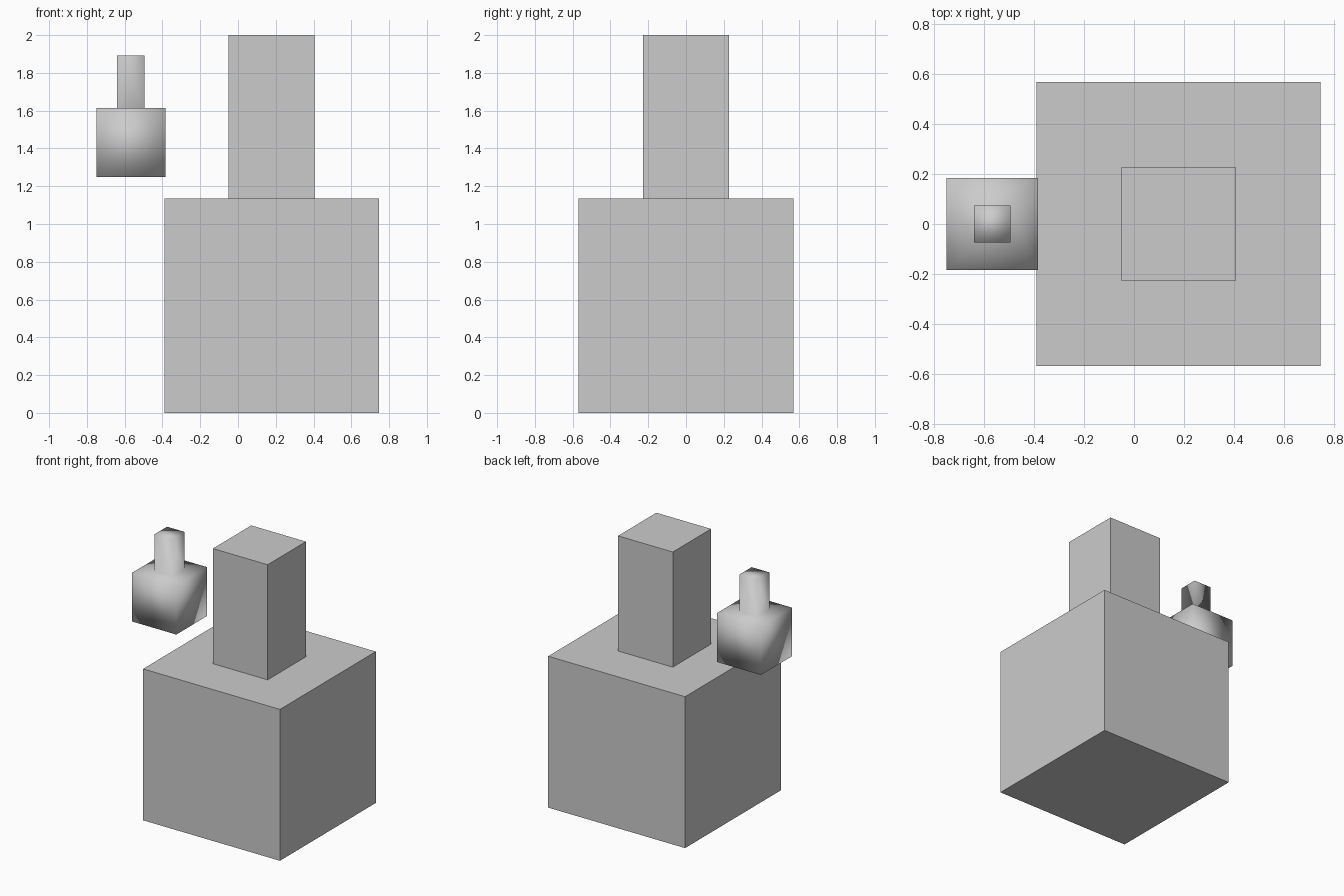
import bpy
import bmesh
from mathutils import Vector

if "Cube" in bpy.data.objects:
    bpy.data.objects.remove(bpy.data.objects["Cube"])


def bottle(name, x, z, width, neck_width, height, smooth):
    """Cubic body with a square neck extruded from its top face."""
    bm = bmesh.new()
    bmesh.ops.create_cube(bm, size=width)
    bmesh.ops.translate(bm, verts=bm.verts, vec=(0, 0, width / 2))
    bm.normal_update()

    # Neck: inset the top face, then pull it up
    top = max(bm.faces, key=lambda f: f.calc_center_median().z)
    bmesh.ops.inset_individual(bm, faces=[top], use_even_offset=True,
                               thickness=(width - neck_width) / 2)
    cap = bmesh.ops.extrude_discrete_faces(bm, faces=[top])["faces"][0]
    bmesh.ops.translate(bm, verts=cap.verts, vec=Vector((0, 0, height - width)))
    bmesh.ops.recalc_face_normals(bm, faces=bm.faces)
    for face in bm.faces:
        face.smooth = smooth

    mesh = bpy.data.meshes.new(name)
    bm.to_mesh(mesh)
    bm.free()
    obj = bpy.data.objects.new(name, mesh)
    obj.location = (x, 0, z)
    bpy.context.collection.objects.link(obj)
    return obj


# Large flat-shaded bottle standing on the ground
bottle("large_bottle", 0.178, 0, 1.136, 0.454, 2.0, False)

# Small smooth-shaded bottle floating at the left
bottle("small_bottle", -0.567, 1.248, 0.366, 0.146, 0.643, True)
